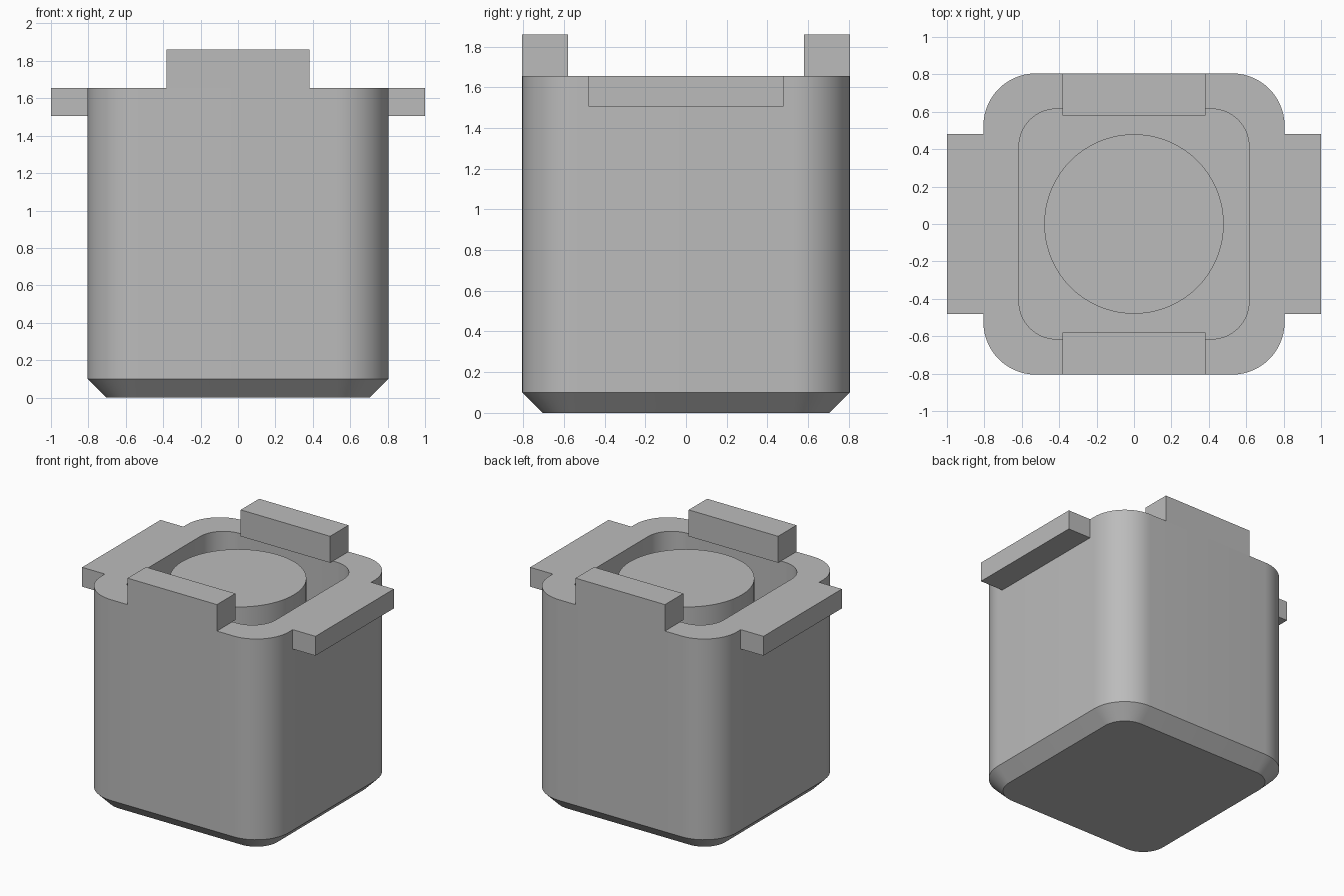
import bpy
import bmesh
from math import cos, sin, pi, radians

HALF, RIM, FLOOR = 0.805, 1.655, 0.2
SEGMENTS = 14

cube = bpy.data.objects.get("Cube")
if cube:
    bpy.data.objects.remove(cube, do_unlink=True)

grey = bpy.data.materials.new("plain grey")
grey.use_nodes = True
grey.diffuse_color = (0.5, 0.5, 0.5, 1)
grey.node_tree.nodes["Principled BSDF"].inputs["Base Color"].default_value = (0.5, 0.5, 0.5, 1)


def finish(name, bm, smooth=False):
    bmesh.ops.recalc_face_normals(bm, faces=bm.faces)
    mesh = bpy.data.meshes.new(name)
    bm.to_mesh(mesh)
    bm.free()
    mesh.materials.append(grey)
    obj = bpy.data.objects.new(name, mesh)
    bpy.context.collection.objects.link(obj)
    if smooth:
        bpy.ops.object.select_all(action="DESELECT")
        obj.select_set(True)
        bpy.context.view_layer.objects.active = obj
        bpy.ops.object.shade_smooth_by_angle(angle=radians(30))
    return obj


def rounded_square(bm, half, radius, z):
    ring = []
    for corner in range(4):
        mid = pi / 4 + corner * pi / 2
        cx = (half - radius) * (1 if cos(mid) > 0 else -1)
        cy = (half - radius) * (1 if sin(mid) > 0 else -1)
        for i in range(SEGMENTS + 1):
            a = corner * pi / 2 + i / SEGMENTS * pi / 2
            ring.append(bm.verts.new((cx + radius * cos(a), cy + radius * sin(a), z)))
    return ring


def box(name, x0, x1, y0, y1, z0, z1):
    bm = bmesh.new()
    bmesh.ops.create_cube(bm, size=1)
    for v in bm.verts:
        v.co = (x1 if v.co.x > 0 else x0,
                y1 if v.co.y > 0 else y0,
                z1 if v.co.z > 0 else z0)
    return finish(name, bm)


# Hollow body: chamfered base, outer wall, rim, inner wall, floor
bm = bmesh.new()
rings = [rounded_square(bm, *spec) for spec in (
    (HALF - 0.1, 0.18, 0),
    (HALF, 0.28, 0.1),
    (HALF, 0.28, RIM),
    (0.615, 0.2, RIM),
    (0.615, 0.2, FLOOR),
)]
for low, high in zip(rings, rings[1:]):
    for i in range(len(low)):
        j = (i + 1) % len(low)
        bm.faces.new((low[i], low[j], high[j], high[i]))
bm.faces.new(rings[0])
bm.faces.new(rings[-1])
finish("body", bm, smooth=True)

# Round column standing in the cavity, level with the rim
bm = bmesh.new()
bmesh.ops.create_cone(bm, cap_ends=True, segments=72, radius1=0.48,
                      radius2=0.48, depth=RIM - FLOOR)
bmesh.ops.translate(bm, verts=bm.verts, vec=(0, 0, (RIM + FLOOR) / 2))
finish("centre_column", bm, smooth=True)

# Side tabs and raised rim blocks, in mirrored pairs
for side, name in ((1, "left"), (-1, "right")):
    box(name + "_tab", *sorted((side * HALF, side)), -0.48, 0.48, 1.505, RIM)
for side, name in ((1, "back"), (-1, "front")):
    box(name + "_block", -0.383, 0.383, *sorted((side * 0.58, side * HALF)), RIM, 1.86)
